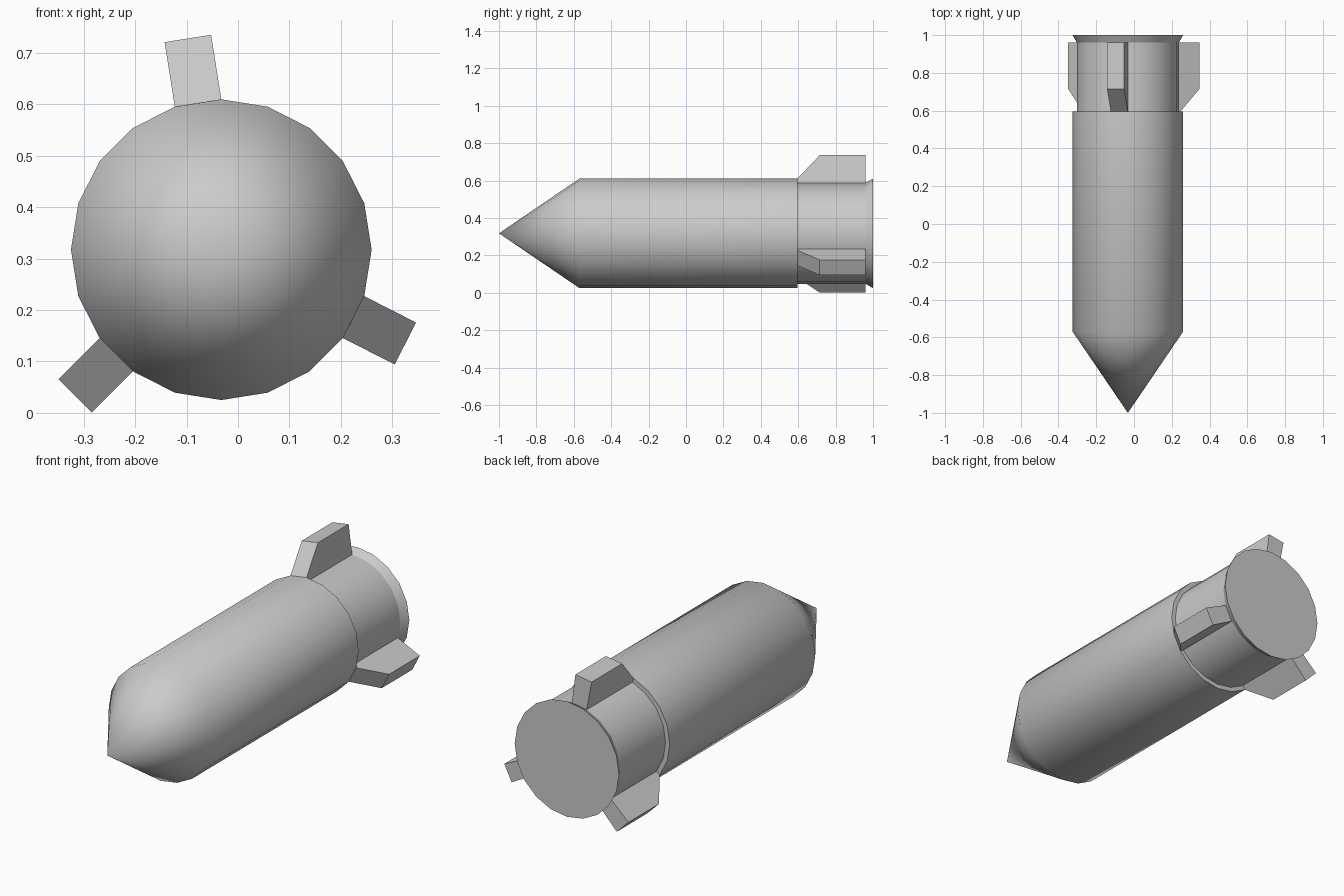
import bpy, bmesh
from math import sin, cos, radians, tau

if "Cube" in bpy.data.objects:
    bpy.data.objects.remove(bpy.data.objects["Cube"])

CX, CZ, SIDES = -0.0325, 0.3175, 20


def make_object(name, bm):
    bmesh.ops.recalc_face_normals(bm, faces=bm.faces)
    mesh = bpy.data.meshes.new(name)
    bm.to_mesh(mesh)
    bm.free()
    obj = bpy.data.objects.new(name, mesh)
    bpy.context.collection.objects.link(obj)
    obj.location = (CX, 0, CZ)
    return obj


# Turned body: pointed nose, barrel, narrower tail collar, flared rim
profile = [(-0.57, 0.2925, False), (0.595, 0.2925, True), (0.595, 0.27, True),
           (0.96, 0.27, True), (1.0, 0.2925, True)]  # y, radius, sharp ring
bm = bmesh.new()
tip = bm.verts.new((0, -1, 0))
rings = []
for y, r, _ in profile:
    rings.append([bm.verts.new((r * cos(tau * i / SIDES), y, r * sin(tau * i / SIDES)))
                  for i in range(SIDES)])
for i in range(SIDES):
    j = (i + 1) % SIDES
    bm.faces.new((tip, rings[0][i], rings[0][j]))
    for a, b in zip(rings, rings[1:]):
        bm.faces.new((a[i], b[i], b[j], a[j]))
for f in bm.faces:
    f.smooth = True
bm.faces.new(rings[-1])
for ring, (_, _, sharp) in zip(rings, profile):
    for i in range(SIDES):
        bm.edges.get((ring[i - 1], ring[i])).smooth = not sharp
make_object("shell_body", bm)


# Tail fins: one facet wide, standing out along the facet normal
def fin(name, angle, outer):
    a = radians(angle)
    outline = [(0.595, 0.262, 0.042), (0.595, 0.289, 0.0458), (0.715, outer, 0.0458),
               (0.96, outer, 0.0458), (0.96, 0.262, 0.042)]  # y, radius, half width
    bm = bmesh.new()
    sides = [[bm.verts.new((r * cos(a) - s * w * sin(a), y, r * sin(a) + s * w * cos(a)))
              for y, r, w in outline] for s in (-1, 1)]
    for side in sides:
        bm.faces.new(side)
    for i in range(len(outline)):
        bm.faces.new((sides[0][i - 1], sides[0][i], sides[1][i], sides[1][i - 1]))
    make_object(name, bm)


fin("top_fin", 99, 0.416)
fin("right_fin", -27, 0.402)
fin("left_fin", 225, 0.402)
